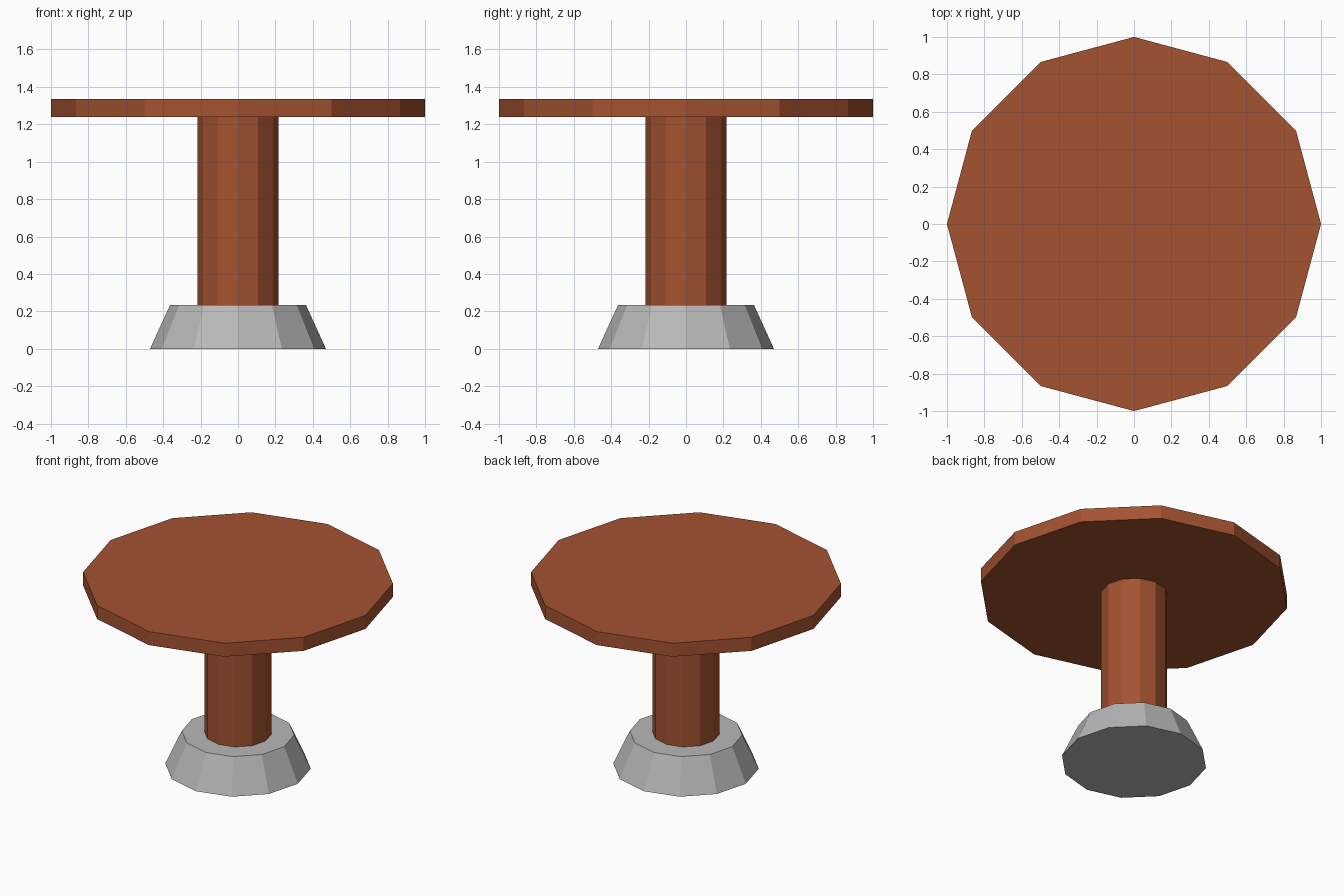
import bpy
import math

if "Cube" in bpy.data.objects:
    bpy.data.objects.remove(bpy.data.objects["Cube"])

SIDES = 12


def material(name, rgb):
    m = bpy.data.materials.new(name)
    m.diffuse_color = (*rgb, 1.0)
    m.use_nodes = True
    m.node_tree.nodes["Principled BSDF"].inputs["Base Color"].default_value = m.diffuse_color
    return m


wood = material("reddish brown wood", (0.37, 0.085, 0.031))
metal = material("grey metal", (0.48, 0.48, 0.48))


def frustum(name, r_bottom, r_top, z0, z1, mat):
    """Flat-faced twelve-sided frustum with corners on the x and y axes."""
    rings = [(r * math.cos(2 * math.pi * i / SIDES),
              r * math.sin(2 * math.pi * i / SIDES), z)
             for r, z in ((r_bottom, z0), (r_top, z1)) for i in range(SIDES)]
    faces = [tuple(reversed(range(SIDES))), tuple(range(SIDES, 2 * SIDES))]
    for i in range(SIDES):
        j = (i + 1) % SIDES
        faces.append((i, j, j + SIDES, i + SIDES))
    mesh = bpy.data.meshes.new(name)
    mesh.from_pydata(rings, [], faces)
    mesh.materials.append(mat)
    obj = bpy.data.objects.new(name, mesh)
    bpy.context.collection.objects.link(obj)
    return obj


# Flared foot, straight column, round top
frustum("base", 0.47, 0.363, 0.0, 0.235, metal)
frustum("column", 0.216, 0.216, 0.235, 1.24, wood)
frustum("tabletop", 1.0, 1.0, 1.24, 1.336, wood)
